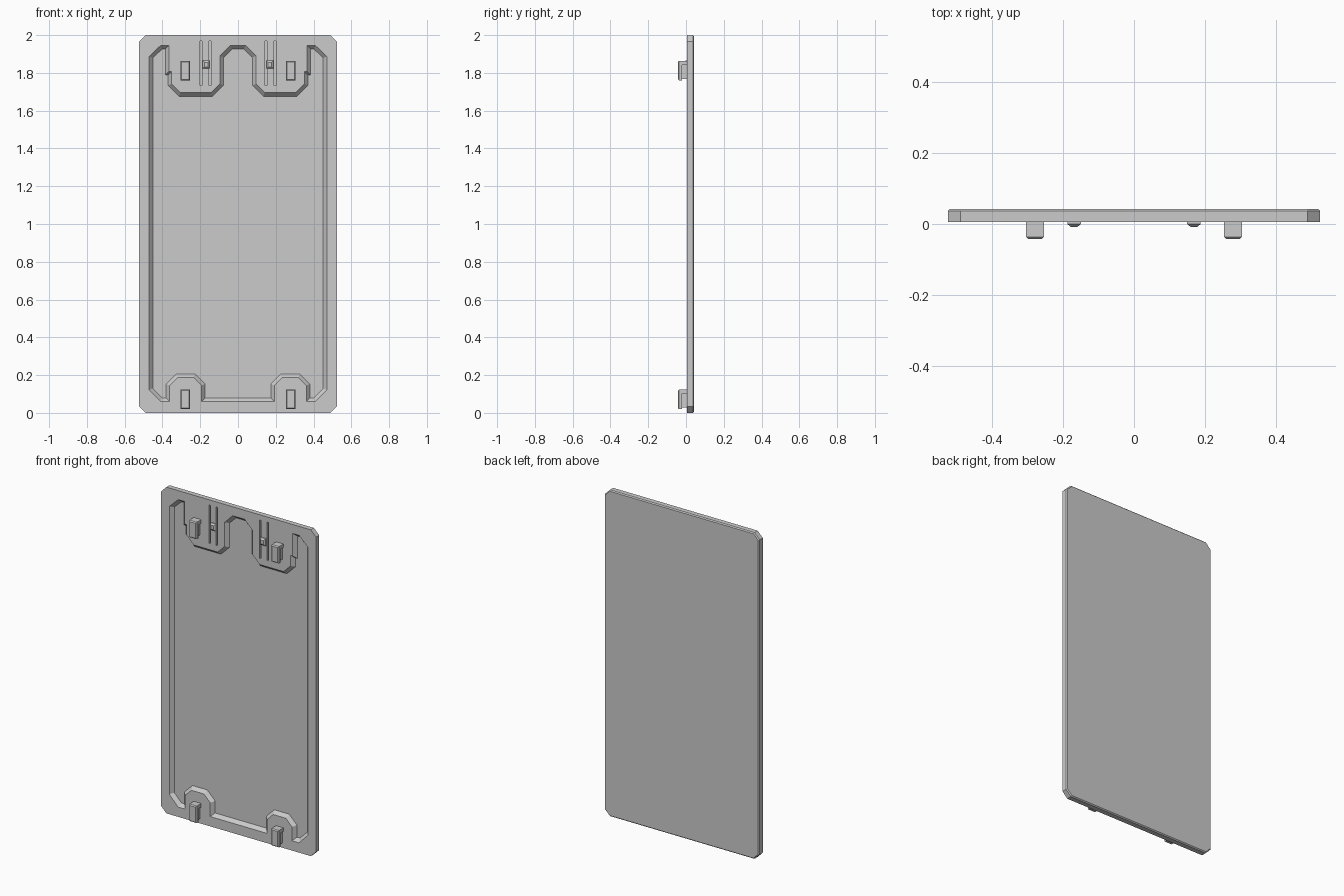
import bpy, bmesh
from mathutils import Vector

if "Cube" in bpy.data.objects:
    bpy.data.objects.remove(bpy.data.objects["Cube"])

FRONT, BACK = 0.006, 0.0425


def inset(pts, d):
    """Offset a counter-clockwise outline inwards with mitred corners."""
    out = []
    for i, p in enumerate(pts):
        p = Vector(p)
        a = (p - Vector(pts[i - 1])).normalized()
        b = (Vector(pts[(i + 1) % len(pts)]) - p).normalized()
        n1, n2 = Vector((-a.y, a.x)), Vector((-b.y, b.x))
        out.append(tuple(p + (n1 + n2) * d / (1 + n1.dot(n2))))
    return out


def rect(x, z0, z1, w):
    return [(x - w / 2, z0), (x + w / 2, z0), (x + w / 2, z1), (x - w / 2, z1)]


def loft(bm, *rings):
    """Solid through (outline in xz, y) rings."""
    loops = [[bm.verts.new((x, y, z)) for x, z in pts] for pts, y in rings]
    for a, b in zip(loops, loops[1:]):
        for i in range(len(a)):
            j = (i + 1) % len(a)
            bm.faces.new((a[i], a[j], b[j], b[i]))
    bm.faces.new(loops[0])
    bm.faces.new(loops[-1])


def finish(bm, name):
    bmesh.ops.recalc_face_normals(bm, faces=bm.faces)
    me = bpy.data.meshes.new(name)
    bm.to_mesh(me)
    bm.free()
    ob = bpy.data.objects.new(name, me)
    bpy.context.collection.objects.link(ob)
    return ob


# Slab with clipped corners and a chamfered back edge
c = 0.035
X = 0.525
outline = [(-X + c, 0), (X - c, 0), (X, c), (X, 2 - c),
           (X - c, 2), (-X + c, 2), (-X, 2 - c), (-X, c)]
bm = bmesh.new()
loft(bm, (outline, FRONT), (outline, BACK - 0.006), (inset(outline, 0.006), BACK))
panel = finish(bm, "panel")

# Recess outline, left half from top centre round to bottom centre
half = [(-0.04, 1.945), (-0.095, 1.89), (-0.095, 1.742), (-0.142, 1.695),
        (-0.305, 1.695), (-0.352, 1.742), (-0.352, 1.807), (-0.366, 1.807),
        (-0.366, 1.945), (-0.41, 1.945), (-0.47, 1.887), (-0.47, 0.122),
        (-0.41, 0.06), (-0.362, 0.06), (-0.362, 0.145), (-0.32, 0.187),
        (-0.235, 0.187), (-0.193, 0.145), (-0.193, 0.06)]
recess = half + [(-x, z) for x, z in reversed(half)]
bm = bmesh.new()
loft(bm, (recess, FRONT - 0.02), (recess, FRONT), (inset(recess, 0.019), FRONT + 0.021))

# Thin slots either side of each snap nub
for s in (-1, 1):
    for x in (0.148, 0.196):
        slot = rect(s * x, 1.733, 1.968, 0.01)
        loft(bm, (slot, FRONT - 0.02), (slot, FRONT + 0.015))
cutter = finish(bm, "recess_cutter")
cutter.hide_render = True

mod = panel.modifiers.new("recess", 'BOOLEAN')
mod.operation = 'DIFFERENCE'
mod.solver = 'EXACT'
mod.object = cutter
bpy.context.view_layer.objects.active = panel
bpy.ops.object.modifier_apply(modifier=mod.name)
bpy.data.objects.remove(cutter)

for s, side in ((-1, "left"), (1, "right")):
    # Hooks: stem at the top, hanging lip in front, narrower web behind
    for z, level in ((0.02, "lower"), (1.76, "upper")):
        x, top = s * 0.279, z + 0.104
        bm = bmesh.new()
        lip = rect(x, z, top, 0.05)
        loft(bm, (inset(lip, 0.006), -0.0425), (lip, -0.0365), (lip, -0.022))
        stem = rect(x, top - 0.022, top, 0.05)
        loft(bm, (stem, -0.022), (stem, FRONT + 0.002))
        web = rect(x, z + 0.008, top - 0.022, 0.034)
        loft(bm, (web, -0.022), (web, FRONT + 0.002))
        finish(bm, f"{level}_{side}_hook")

    # Snap nub
    bm = bmesh.new()
    base = rect(s * 0.169, 1.822, 1.866, 0.038)
    loft(bm, (inset(base, 0.01), -0.0085), (base, 0), (base, FRONT + 0.002))
    finish(bm, f"{side}_snap_nub")
